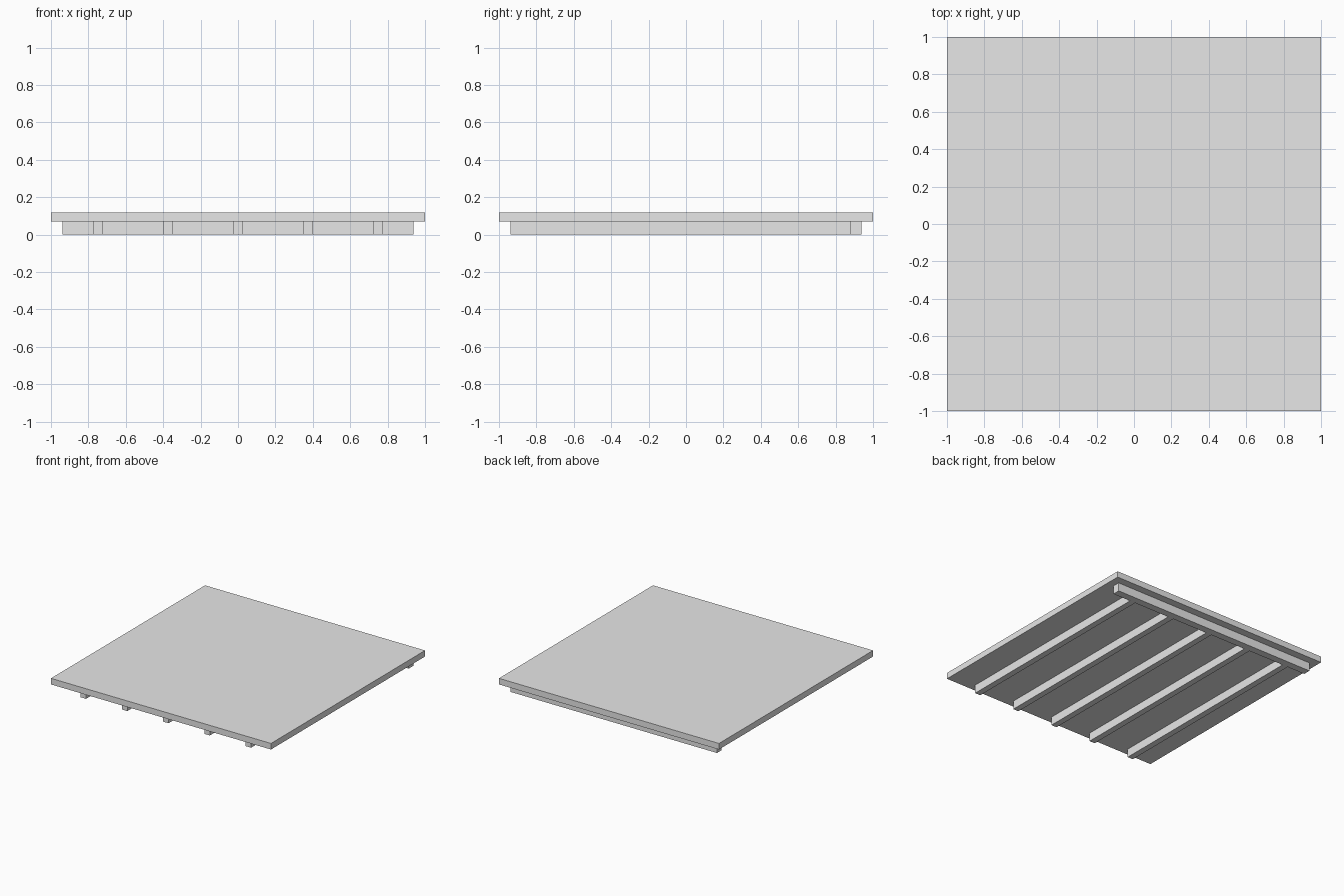
import bpy

if "Cube" in bpy.data.objects:
    bpy.data.objects.remove(bpy.data.objects["Cube"])

grey = bpy.data.materials.new("light grey")
grey.diffuse_color = (0.8, 0.8, 0.8, 1)
grey.use_nodes = True
grey.node_tree.nodes["Principled BSDF"].inputs["Base Color"].default_value = grey.diffuse_color


def box(name, lo, hi):
    """Axis-aligned box between two corners."""
    bpy.ops.mesh.primitive_cube_add(size=1)
    ob = bpy.context.object
    ob.name = name
    ob.location = [(a + b) / 2 for a, b in zip(lo, hi)]
    ob.scale = [b - a for a, b in zip(lo, hi)]
    bpy.ops.object.transform_apply(location=True, rotation=False, scale=True)
    ob.data.materials.append(grey)
    return ob


UNDER, TOP = 0.069, 0.119   # slab underside and top
INSET = 0.9375              # extent of the framing below the slab
BEAM_FRONT = 0.877          # front face of the back beam

# Square deck slab
box("deck_slab", (-1, -1, UNDER), (1, 1, TOP))

# Cross beam along the back
box("back_beam", (-INSET, BEAM_FRONT, 0), (INSET, INSET, UNDER))

# Five joists running from the front to the beam
for i in range(5):
    x = (i - 2) * 0.375
    box(f"joist_{i + 1}", (x - 0.025, -INSET, 0), (x + 0.025, BEAM_FRONT, UNDER))
